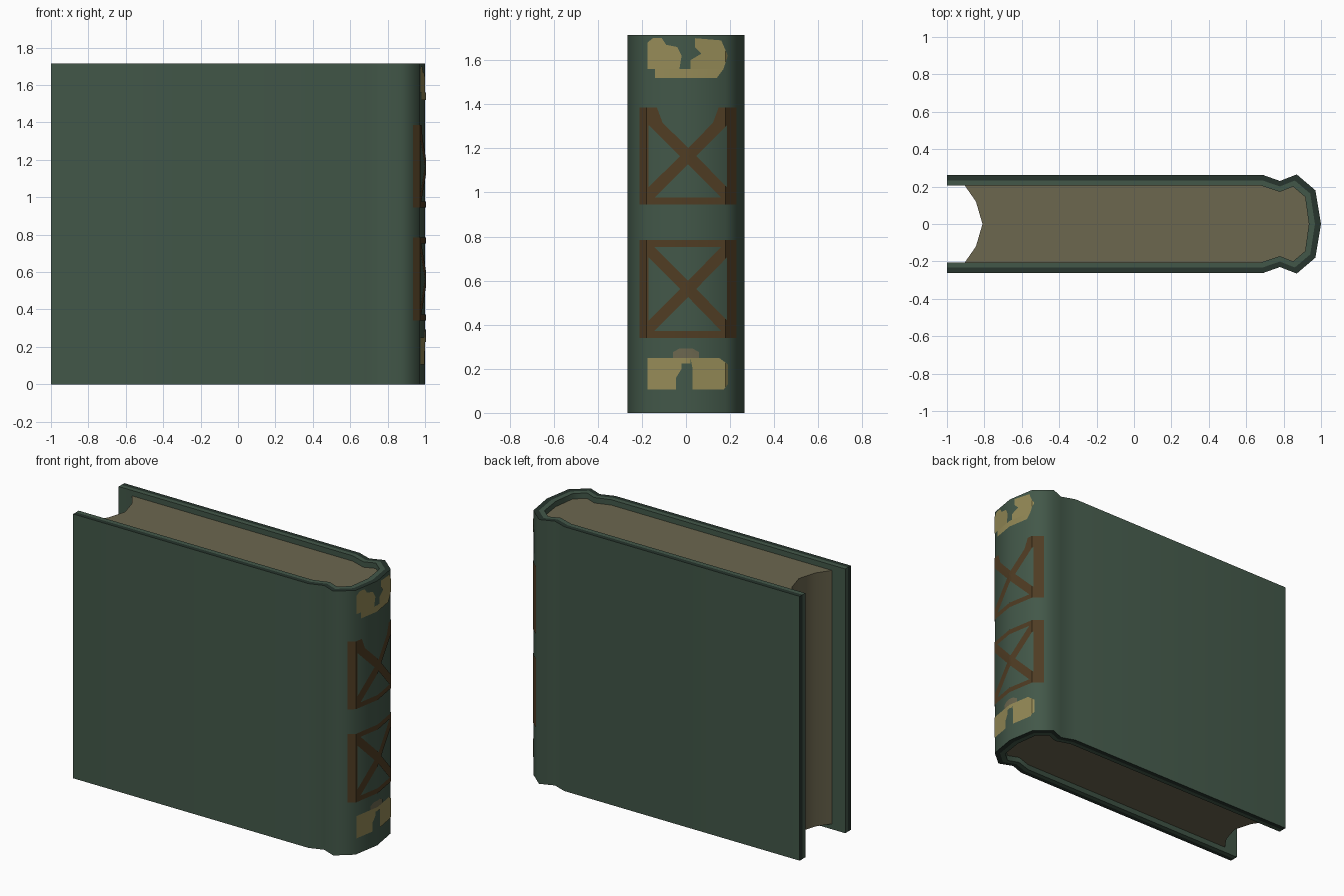
import bpy, bmesh, math
from mathutils import Vector

if "Cube" in bpy.data.objects:
    bpy.data.objects.remove(bpy.data.objects["Cube"])

H = 1.715


def material(name, rgb):
    m = bpy.data.materials.new(name)
    m.diffuse_color = (*rgb, 1)
    m.use_nodes = True
    m.node_tree.nodes["Principled BSDF"].inputs["Base Color"].default_value = m.diffuse_color
    return m


GREEN = material("green cloth", (0.055, 0.096, 0.066))
DARK = material("dark green edge", (0.020, 0.035, 0.026))
PAPER = material("aged paper", (0.150, 0.135, 0.078))
GOLD = material("dull gold", (0.300, 0.255, 0.095))
BROWN = material("brown stamp", (0.080, 0.046, 0.017))


def finish(bm, name, mats, angle, fix_normals=True):
    if fix_normals:
        bmesh.ops.recalc_face_normals(bm, faces=bm.faces[:])
    me = bpy.data.meshes.new(name)
    bm.to_mesh(me)
    bm.free()
    for m in mats:
        me.materials.append(m)
    ob = bpy.data.objects.new(name, me)
    bpy.context.collection.objects.link(ob)
    bpy.ops.object.select_all(action='DESELECT')
    ob.select_set(True)
    bpy.context.view_layer.objects.active = ob
    bpy.ops.object.shade_smooth_by_angle(angle=math.radians(angle))
    return ob


def mirrored(half):
    """Half profile ending on y = 0, completed on the other side."""
    return half + [(x, -y) for x, y in reversed(half[:-1])]


# Cover: hinged boards and faceted spine, one wrapped profile
outer_half = [(-1, .262), (.69, .262), (.78, .23), (.87, .265), (.97, .18), (1, 0)]
inner_half = [(-1, .205), (.68, .205), (.78, .172), (.85, .2), (.915, .145), (.935, 0)]
outer, inner = mirrored(outer_half), mirrored(inner_half)
middle = [((a[0] + b[0]) / 2, (a[1] + b[1]) / 2) for a, b in zip(outer, inner)]

bm = bmesh.new()
low, high = [[[bm.verts.new((x, y, z)) for x, y in p] for p in (outer, middle, inner)]
             for z in (0, H)]


def quad(a, b, c, d, mat=0):
    bm.faces.new((a, b, c, d)).material_index = mat


n = len(outer)
for i in range(n - 1):
    for k in (0, 2):                                  # outside and inside walls
        quad(low[k][i], low[k][i + 1], high[k][i + 1], high[k][i])
    for ring in (low, high):                          # rims, outer half dark
        for k in (0, 1):
            quad(ring[k][i], ring[k][i + 1], ring[k + 1][i + 1], ring[k + 1][i], 1 - k)
for i in (0, n - 1):                                  # fore-edge ends of the boards
    for k in (0, 1):
        quad(low[k][i], low[k + 1][i], high[k + 1][i], high[k][i], 1 - k)
finish(bm, "cover", [GREEN, DARK], 70)

# Page block with a hollow fore-edge
bm = bmesh.new()
page_half = [(-.81, 0), (-.845, .12), (-.905, .206)] + inner_half[1:]
page = page_half + [(x, -y) for x, y in reversed(page_half[1:-1])]
base = bm.faces.new([bm.verts.new((x, y, .035)) for x, y in page])
ext = bmesh.ops.extrude_face_region(bm, geom=[base], use_keep_orig=True)
bmesh.ops.translate(bm, vec=(0, 0, H - .07),
                    verts=[v for v in ext['geom'] if isinstance(v, bmesh.types.BMVert)])
finish(bm, "page_block", [PAPER], 40)


# Spine decoration: thin plates bent onto the spine
def spine_x(y):
    y = abs(y)
    return 1 - .03 * y / .18 if y < .18 else .97 - .1 * (y - .18) / .085


def plate(name, polygons, mat, lift=.004):
    b = bmesh.new()
    for p in polygons:
        f = b.faces.new([b.verts.new((0, y, z)) for y, z in p])
        f.normal_update()
        if f.normal.x < 0:
            f.normal_flip()
    for cut in (-.18, 0, .18):
        bmesh.ops.bisect_plane(b, geom=b.verts[:] + b.edges[:] + b.faces[:],
                               plane_co=(0, cut, 0), plane_no=(0, 1, 0))
    for v in b.verts:
        v.co.x = spine_x(v.co.y) + lift
    return finish(b, name, [mat], 40, False)


def rect(y0, y1, z0, z1):
    return [(y0, z0), (y1, z0), (y1, z1), (y0, z1)]


def bar(a, b, w):
    a, b = Vector(a), Vector(b)
    s = (b - a).normalized().orthogonal() * w / 2
    return [tuple(q) for q in (a - s, b - s, b + s, a + s)]


def crossed_panel(name, z0, z1, closed):
    y0, y1 = -.212, .228
    zc, yc = (z0 + z1) / 2, .01
    parts = [rect(y0, y0 + .042, z0, z1), rect(y1 - .042, y1, z0, z1),
             rect(y0 + .042, y1 - .042, z0, z0 + .032)]
    if closed:
        parts.append(rect(y0 + .042, y1 - .042, z1 - .032, z1))
    for y in (y0 + .03, y1 - .03):
        for z in (z0 + .03, z1 - .03):
            parts.append(bar((y, z), (yc, zc), .052))
    if not closed:                                    # filled upper corners
        parts += [[(y0 + .042, z1), (y0 + .042, z1 - .08), (y0 + .11, z1 - .08), (y0 + .08, z1)],
                  [(y1 - .042, z1), (y1 - .042, z1 - .08), (y1 - .11, z1 - .08), (y1 - .08, z1)]]
    plate(name, parts, BROWN)


crossed_panel("lower_crossed_panel", .34, .785, True)
crossed_panel("upper_crossed_panel", .945, 1.385, False)

# Gold ornaments at the head and foot of the spine
plate("head_ornament", [
    [(-.175, 1.56), (-.03, 1.56), (-.02, 1.62), (-.04, 1.66), (-.09, 1.67),
     (-.11, 1.70), (-.15, 1.70), (-.175, 1.68)],
    [(-.14, 1.52), (.14, 1.52), (.17, 1.56), (-.14, 1.56)],
    [(.02, 1.56), (.17, 1.56), (.19, 1.62), (.16, 1.69), (.04, 1.70),
     (.04, 1.66), (.07, 1.63), (.02, 1.60)]], GOLD)
plate("foot_ornament", [
    [(-.175, .105), (-.045, .105), (-.045, .16), (-.02, .2), (-.02, .25), (-.175, .25)],
    [(.03, .105), (.17, .105), (.19, .13), (.19, .22), (.15, .25), (.02, .25), (.03, .2)],
    rect(-.02, .02, .225, .25)], GOLD)
plate("foot_ornament_cap", [
    [(-.06, .25), (.06, .25), (.06, .275), (.03, .292), (-.03, .292), (-.06, .275)]], PAPER)
